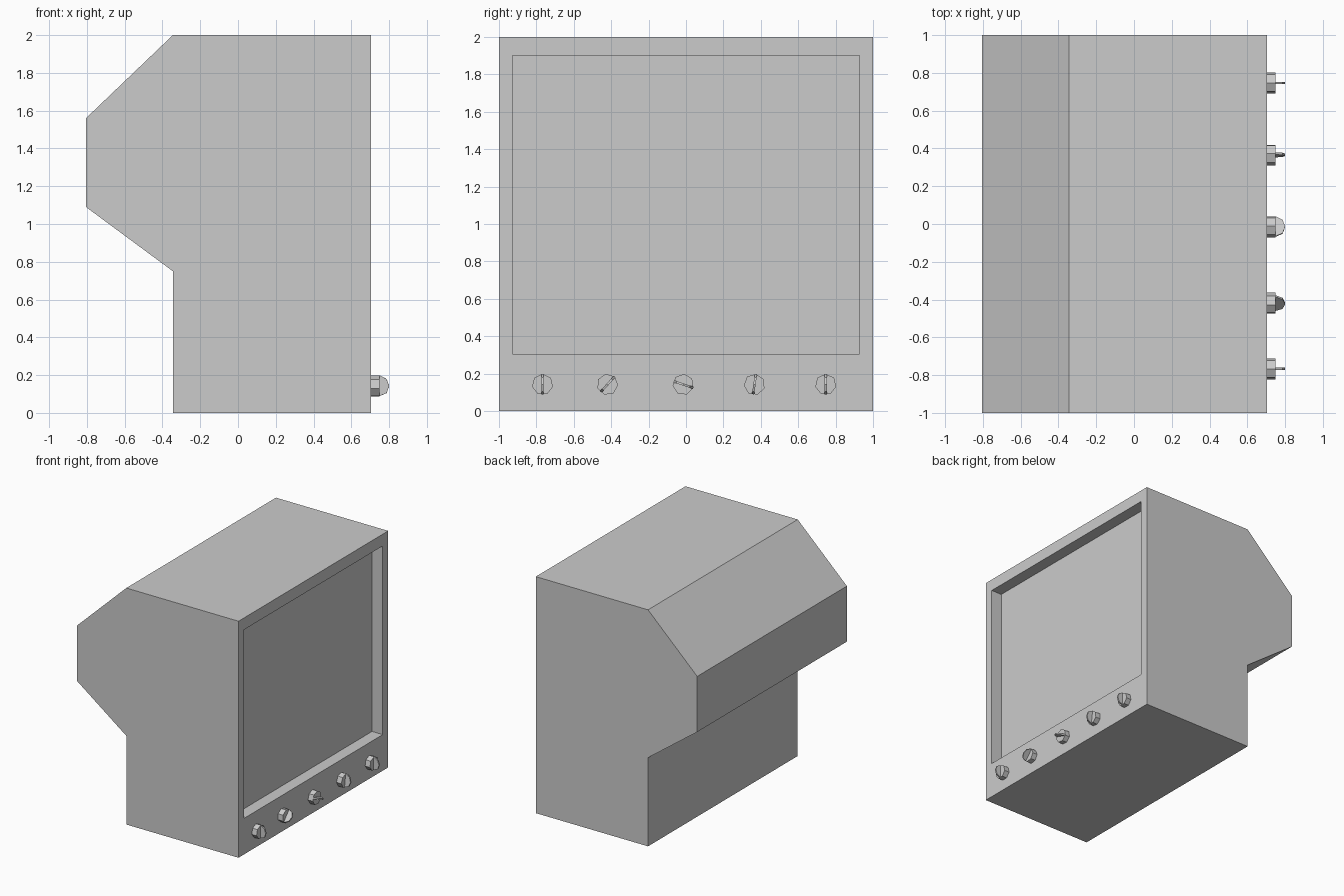
import bpy, bmesh
from math import sin, cos, pi, radians
from mathutils import Matrix, Vector

if "Cube" in bpy.data.objects:
    bpy.data.objects.remove(bpy.data.objects["Cube"])


def prism(bm, points, direction):
    """Extrude a flat outline along a direction into a closed solid."""
    face = bm.faces.new([bm.verts.new(p) for p in points])
    out = bmesh.ops.extrude_face_region(bm, geom=[face])
    moved = [v for v in out["geom"] if isinstance(v, bmesh.types.BMVert)]
    bmesh.ops.translate(bm, verts=moved, vec=direction)


def finish(bm, name):
    bmesh.ops.recalc_face_normals(bm, faces=bm.faces[:])
    mesh = bpy.data.meshes.new(name)
    bm.to_mesh(mesh)
    bm.free()
    obj = bpy.data.objects.new(name, mesh)
    bpy.context.collection.objects.link(obj)
    return obj


# Cabinet: side profile swept across the width
FRONT = 0.705
profile = [(-0.345, 0), (FRONT, 0), (FRONT, 2), (-0.345, 2),
           (-0.805, 1.56), (-0.805, 1.09), (-0.345, 0.75)]
bm = bmesh.new()
prism(bm, [(x, -1, z) for x, z in profile], (0, 2, 0))
bmesh.ops.recalc_face_normals(bm, faces=bm.faces[:])

# Recessed screen, with a taller bezel below for the knobs
screen = next(f for f in bm.faces if f.normal.x > 0.99)
bmesh.ops.inset_individual(bm, faces=[screen], thickness=0.103)
for v in screen.verts:
    v.co.z = 0.305 if v.co.z < 1 else 1.9
pushed = bmesh.ops.extrude_discrete_faces(bm, faces=[screen])["faces"][0]
bmesh.ops.translate(bm, verts=pushed.verts[:], vec=(-0.1, 0, 0))
finish(bm, "cabinet")


# Knobs: seven-sided base with a thin rounded grip
def knob(index, y, turn):
    r, base, t = 0.057, 0.045, 0.012
    bm = bmesh.new()
    ring = [(0, r * sin(2 * pi * i / 7), r * cos(2 * pi * i / 7)) for i in range(7)]
    prism(bm, ring, (base, 0, 0))
    grip = [(0, r), (0.037, 0.037), (0.05, 0), (0.037, -0.037), (0, -0.053)]
    prism(bm, [(base + x, -t / 2, z) for x, z in grip], (0, t, 0))
    obj = finish(bm, f"knob_{index}")
    obj.matrix_world = (Matrix.Translation(Vector((FRONT, y, 0.142)))
                        @ Matrix.Rotation(radians(-turn), 4, 'X'))


knobs = [(-0.767, 0), (-0.42, 42), (-0.015, 108), (0.366, 8), (0.747, 0)]
for i, (y, turn) in enumerate(knobs, 1):
    knob(i, y, turn)
